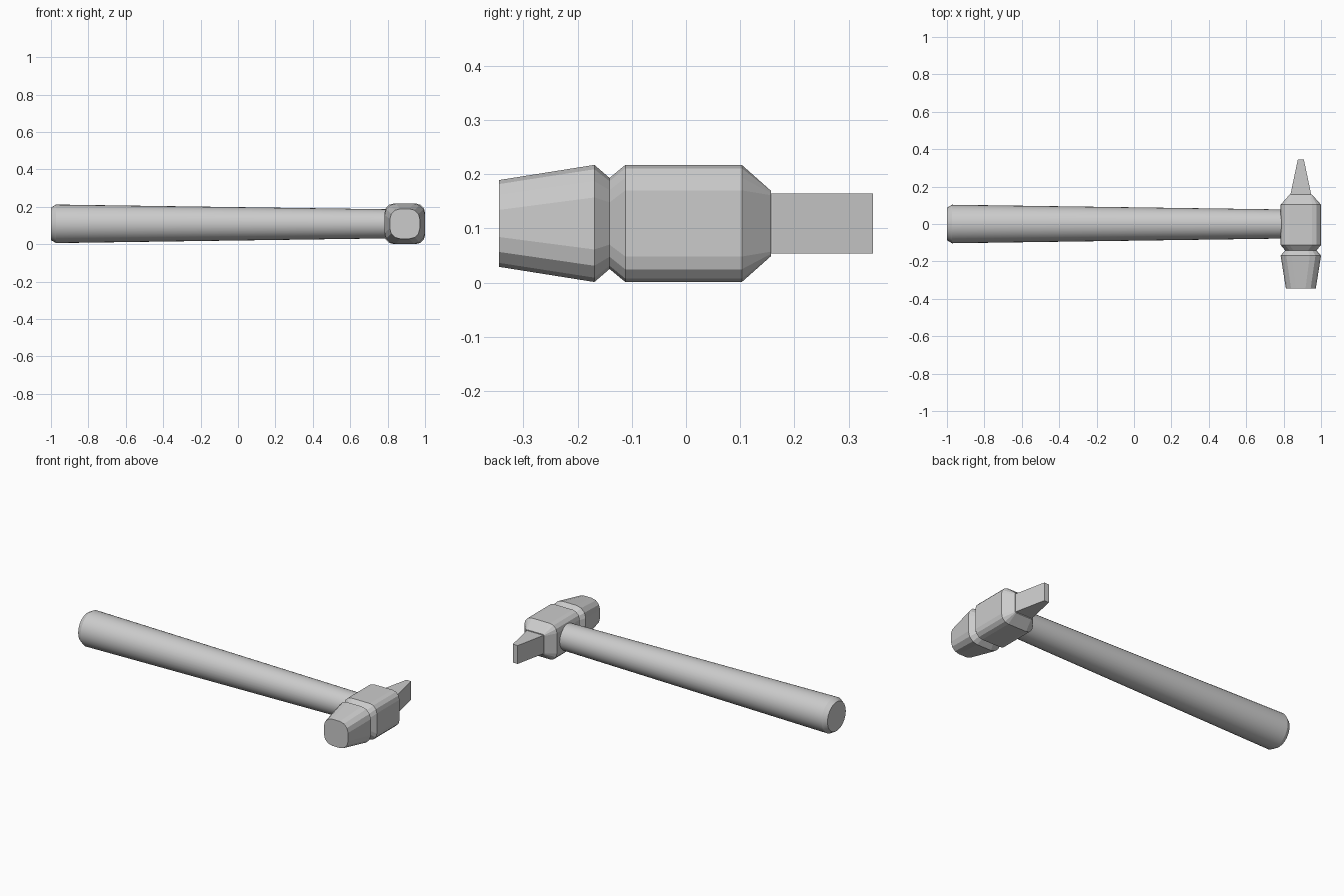
import bpy, bmesh
from math import sin, cos, pi

if "Cube" in bpy.data.objects:
    bpy.data.objects.remove(bpy.data.objects["Cube"])

HX, HZ = 0.892, 0.109   # centre line of the head


def loft(name, rings):
    """Skin a list of equal-length point rings and cap both ends."""
    bm = bmesh.new()
    loops = [[bm.verts.new(p) for p in ring] for ring in rings]
    n = len(loops[0])
    for a, b in zip(loops, loops[1:]):
        for i in range(n):
            j = (i + 1) % n
            bm.faces.new((a[i], a[j], b[j], b[i]))
    bm.faces.new(loops[0])
    bm.faces.new(loops[-1])
    bmesh.ops.recalc_face_normals(bm, faces=bm.faces)
    mesh = bpy.data.meshes.new(name)
    bm.to_mesh(mesh)
    bm.free()
    obj = bpy.data.objects.new(name, mesh)
    bpy.context.collection.objects.link(obj)
    return obj


def rounded_square(y, half, radius, steps=3):
    """Rounded square around the head axis at depth y."""
    pts = []
    for q in range(4):
        mid = pi / 4 + q * pi / 2
        cx = (half - radius) * (1 if cos(mid) > 0 else -1)
        cz = (half - radius) * (1 if sin(mid) > 0 else -1)
        for s in range(steps + 1):
            a = q * pi / 2 + s / steps * pi / 2
            pts.append((HX + cx + radius * cos(a), y, HZ + cz + radius * sin(a)))
    return pts


def rectangle(y, hx, hz):
    return [(HX + sx * hx, y, HZ + sz * hz)
            for sx, sz in ((1, 1), (-1, 1), (-1, -1), (1, -1))]


def circle(x, r, sides=32):
    return [(x, r * cos(2 * pi * i / sides), HZ + r * sin(2 * pi * i / sides))
            for i in range(sides)]


# Steel head: striking face, neck groove, body, rear chamfer
loft("hammer_head", [rounded_square(*s) for s in (
    (-0.345, 0.080, 0.055),
    (-0.169, 0.108, 0.060),
    (-0.141, 0.084, 0.045),
    (-0.112, 0.108, 0.047),
    (0.103, 0.108, 0.047),
    (0.157, 0.060, 0.008))])

# Wedge-shaped peen
loft("peen", [rectangle(0.15, 0.055, 0.055), rectangle(0.16, 0.055, 0.055),
              rectangle(0.345, 0.016, 0.055)])

# Tapered round handle with chamfered butt
handle = loft("handle", [circle(*s) for s in (
    (-1.0, 0.087), (-0.973, 0.103), (0.85, 0.077))])
bpy.context.view_layer.objects.active = handle
handle.select_set(True)
bpy.ops.object.shade_smooth_by_angle()
